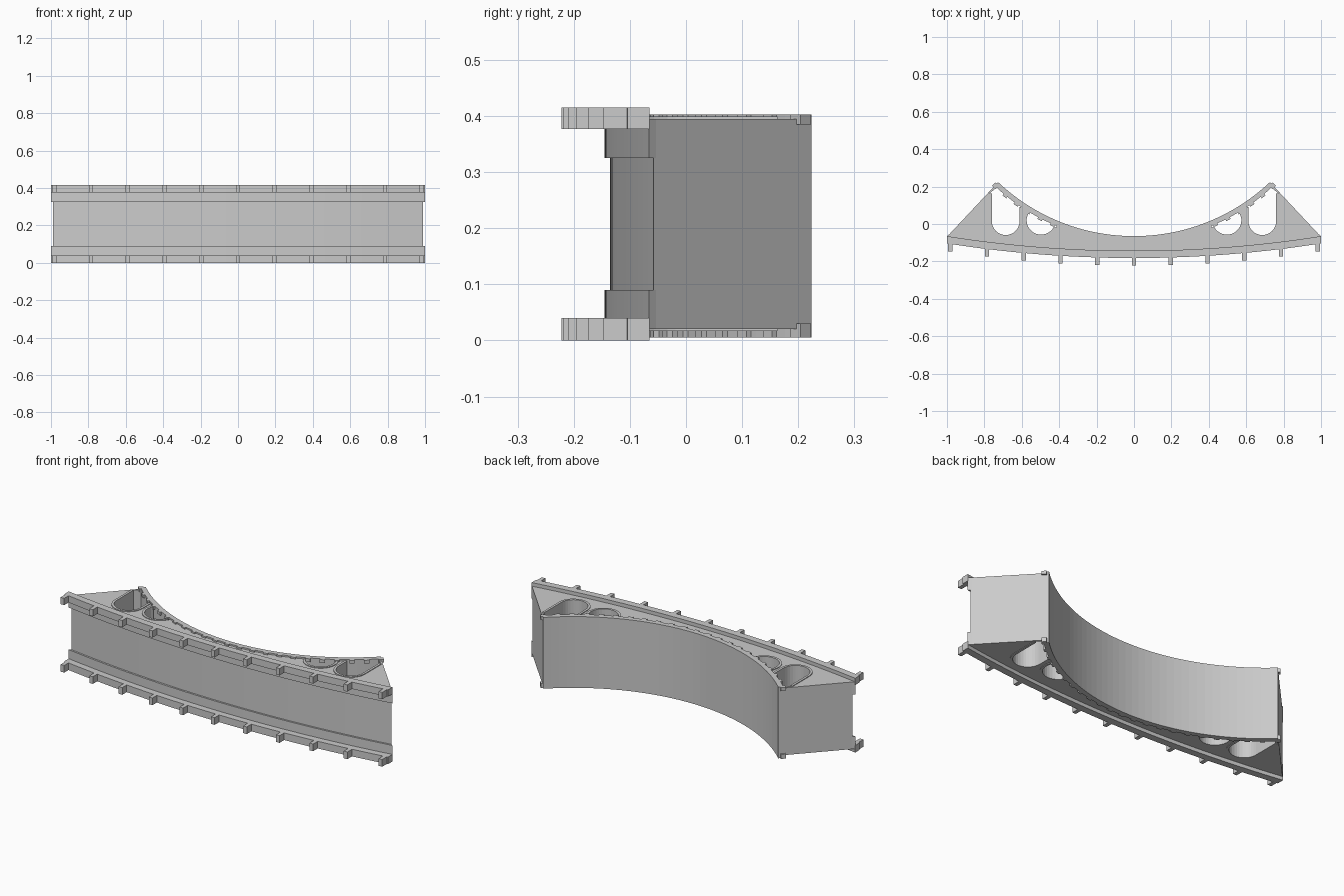
import bpy, bmesh, math

if "Cube" in bpy.data.objects:
    bpy.data.objects.remove(bpy.data.objects["Cube"])

CY = 0.994            # centre of the concave inner arc
A_END = 0.756         # half angle of the wedge-shaped ends


def prism(name, pts, z0, z1):
    bm = bmesh.new()
    lo = [bm.verts.new((x, y, z0)) for x, y in pts]
    hi = [bm.verts.new((x, y, z1)) for x, y in pts]
    bm.faces.new(lo)
    bm.faces.new(hi)
    n = len(pts)
    for i in range(n):
        j = (i + 1) % n
        bm.faces.new((lo[i], lo[j], hi[j], hi[i]))
    bmesh.ops.recalc_face_normals(bm, faces=bm.faces)
    me = bpy.data.meshes.new(name)
    bm.to_mesh(me)
    bm.free()
    ob = bpy.data.objects.new(name, me)
    bpy.context.collection.objects.link(ob)
    return ob


def join(name, objs):
    bpy.ops.object.select_all(action='DESELECT')
    for o in objs:
        o.select_set(True)
    bpy.context.view_layer.objects.active = objs[0]
    bpy.ops.object.join()
    objs[0].name = name
    return objs[0]


def inner_arc(r, n=40, a=A_END):
    return [(r * math.sin(t), CY - r * math.cos(t))
            for t in (-a + 2 * a * i / n for i in range(n + 1))]


def front_y(x, mid, end):
    r = (1 + (end - mid) ** 2) / (2 * (end - mid))
    return mid + r - math.sqrt(r * r - x * x)


def front_arc(mid, end, half=1.0, n=30):
    xs = [-half + 2 * half * i / n for i in range(n + 1)]
    return [(x, front_y(x, mid, end)) for x in xs]


def semicircle(cx, cy, r, a0, a1, n=16):
    return [(cx + r * math.cos(math.radians(a0 + (a1 - a0) * i / n)),
             cy + r * math.sin(math.radians(a0 + (a1 - a0) * i / n)))
            for i in range(n + 1)]


# Opening outlines on the left: a tall U and a clipped circle
def tall_u(r):
    cx = -0.686
    left_top, right_top = (cx - r, 0.163), (cx + r, 0.09)
    return [left_top] + semicircle(cx, 0.015, r, 180, 360) + [right_top]


def round_u(r):
    return semicircle(-0.497, 0.02, r, 150, 334)


# Solid core between the curved wall and the front web
web = front_arc(-0.135, -0.056, 0.99)
core = prism("core_body", inner_arc(1.068) + web[::-1], 0.02, 0.395)

# Cut the openings and line them with raised rims
rims = []
for s in (-1, 1):
    for outline, r, cap in ((tall_u, 0.087, [(-0.6, 0.098), (-0.73, 0.198)]),
                            (round_u, 0.09, [(-0.41, -0.004), (-0.497, 0.035), (-0.58, 0.082)])):
        outer = [(-s * x, y) for x, y in outline(r)]
        inner = [(-s * x, y) for x, y in outline(r - 0.013)]
        cutter = prism("opening_cutter", outer + [(-s * x, y) for x, y in cap], -0.1, 0.6)
        cutter.hide_render = True
        m = core.modifiers.new("opening", 'BOOLEAN')
        m.operation, m.solver, m.object = 'DIFFERENCE', 'EXACT', cutter
        bpy.context.view_layer.objects.active = core
        bpy.ops.object.modifier_apply(modifier=m.name)
        bpy.data.objects.remove(cutter)
        rims.append(prism("rim", outer + inner[::-1], 0.017, 0.399))
join("opening_rims", rims)

# Curved inner wall, slightly taller than the core
prism("curved_wall", inner_arc(1.059) + inner_arc(1.086)[::-1], 0.005, 0.403)

# Small dentil blocks along the wall edge, top and bottom
dentils = []
for k in range(-11, 12):
    t = k * 0.0685
    blk = [(r * math.sin(t + d), CY - r * math.cos(t + d))
           for r, d in ((1.07, -0.012), (1.07, 0.012), (1.096, 0.012), (1.096, -0.012))]
    for z0, z1 in ((0.005, 0.03), (0.385, 0.403)):
        dentils.append(prism("dentil", blk, z0, z1))
join("wall_dentils", dentils)

# Stepped ledges and toothed rails at the bottom and top of the front
for label, lz, rz in (("lower", (0.02, 0.09), (0, 0.04)),
                      ("upper", (0.325, 0.395), (0.377, 0.415))):
    ledge = front_arc(-0.145, -0.066)
    prism(label + "_ledge", ledge + front_arc(-0.13, -0.05, 0.985)[::-1], *lz)
    rail = prism("rail", front_arc(-0.182, -0.104) + front_arc(-0.143, -0.065)[::-1], *rz)
    teeth = []
    for k in range(-5, 6):
        x = k * 0.1965
        y = front_y(x, -0.182, -0.104)
        w = 0.011
        teeth.append(prism("tooth", [(x - w, y - 0.04), (x + w, y - 0.04),
                                     (x + w, y + 0.015), (x - w, y + 0.015)], *rz))
    join(label + "_toothed_rail", [rail] + teeth)
